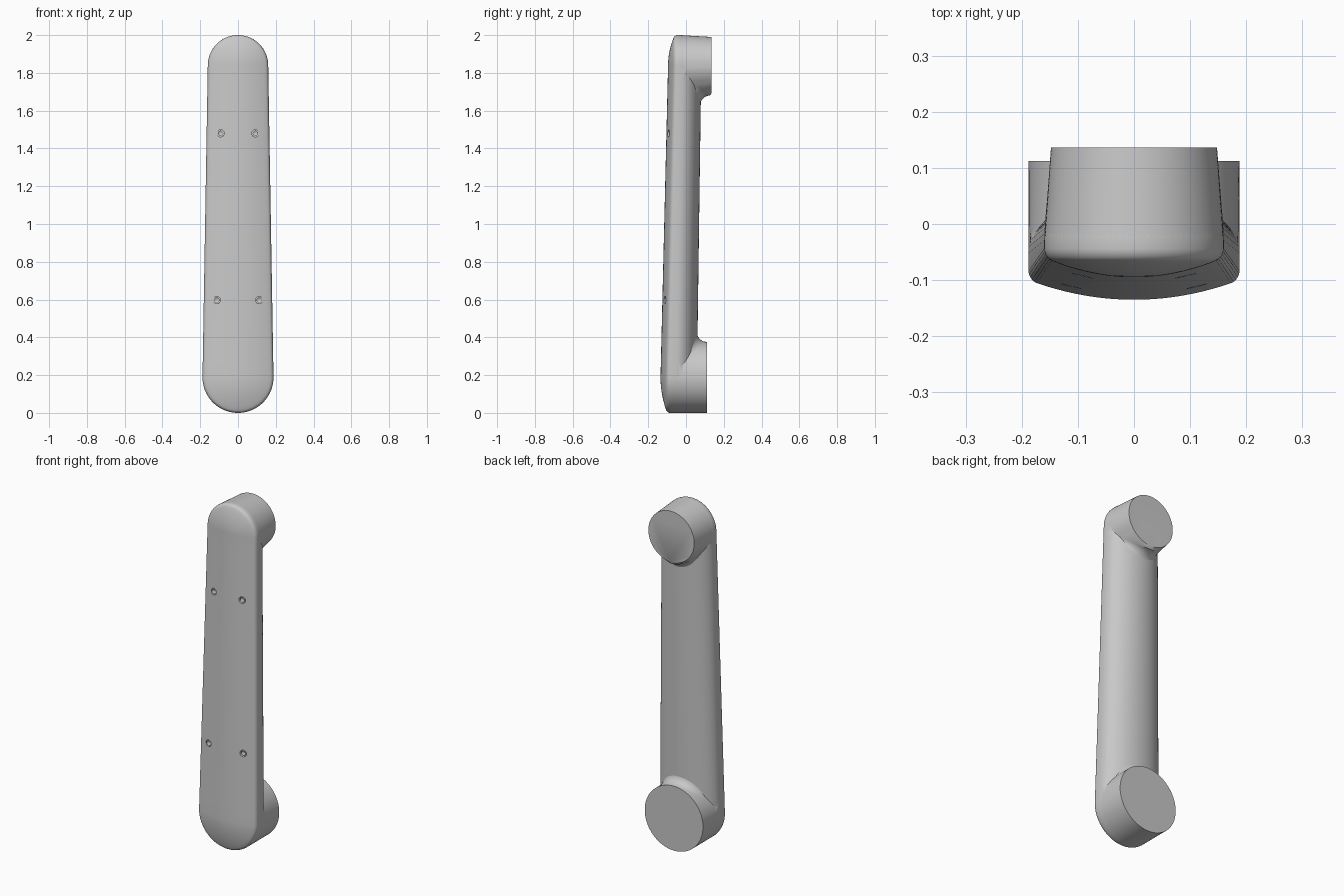
import bpy, bmesh, math
from mathutils import Matrix, Vector

cube = bpy.data.objects.get("Cube")
if cube:
    bpy.data.objects.remove(cube, do_unlink=True)

grey = bpy.data.materials.new("light grey")
grey.use_nodes = True
grey.diffuse_color = (0.58, 0.58, 0.58, 1)
grey.node_tree.nodes["Principled BSDF"].inputs["Base Color"].default_value = grey.diffuse_color

# The body is a tapered capsule around a spine from LOW to HIGH
LOW, HIGH = 0.188, 1.84
R_LOW, R_HIGH = 0.188, 0.16
CROWN, BELLY = 0.035, 0.11


def along(z, a, b):
    k = min(1, max(0, (z - LOW) / (HIGH - LOW)))
    return a + (b - a) * k


def half_width(z):
    return along(z, R_LOW, R_HIGH)


def front_y(z):
    return along(z, -0.135, -0.095)


def wall_y(z):
    return along(z, -0.052, -0.029)


def belly_y(x, z):
    """Rounded back surface of the column."""
    cz = min(HIGH, max(LOW, z))
    t = math.hypot(x, z - cz) / half_width(cz)
    return wall_y(cz) + BELLY * math.sqrt(max(0, 1 - t * t))


def finish(bm, name, smooth=True):
    bmesh.ops.remove_doubles(bm, verts=bm.verts, dist=0.00005)
    bmesh.ops.recalc_face_normals(bm, faces=bm.faces)
    mesh = bpy.data.meshes.new(name)
    bm.to_mesh(mesh)
    bm.free()
    mesh.materials.append(grey)
    ob = bpy.data.objects.new(name, mesh)
    bpy.context.collection.objects.link(ob)
    if smooth:
        shade(ob)
    return ob


def select(ob):
    bpy.ops.object.select_all(action="DESELECT")
    ob.select_set(True)
    bpy.context.view_layer.objects.active = ob


def shade(ob):
    select(ob)
    bpy.ops.object.shade_smooth_by_angle(angle=math.radians(35))


def loft(bm, rings):
    """Bridge equal closed rings of points; return the vertex rings."""
    rows = [[bm.verts.new(p) for p in ring] for ring in rings]
    for a, b in zip(rows, rows[1:]):
        for i in range(len(a)):
            j = (i + 1) % len(a)
            bm.faces.new((a[i], a[j], b[j], b[i]))
    return rows


# Body: outline stations as (spine height, direction)
ARC, SIDE = 40, 24
heights = [LOW + (HIGH - LOW) * i / SIDE for i in range(1, SIDE)]
arc = [math.pi * i / ARC for i in range(ARC + 1)]
stations = [(LOW, -math.cos(a), -math.sin(a)) for a in arc]
stations += [(z, 1, 0) for z in heights]
stations += [(HIGH, math.cos(a), math.sin(a)) for a in arc]
stations += [(z, -1, 0) for z in reversed(heights)]


def body_ring(t, depth):
    return [(t * half_width(z) * dx, depth(z), z + t * half_width(z) * dz)
            for z, dx, dz in stations]


rings = []
for i in range(11):
    t = 0.92 * i / 10
    rings.append(body_ring(t, lambda z: front_y(z) + CROWN * t * t))
for i in range(1, 6):
    a = math.pi / 2 * i / 5
    t = 0.92 + 0.08 * math.sin(a)
    rings.append(body_ring(t, lambda z: front_y(z) + CROWN * t * t + 0.016 * (1 - math.cos(a))))
for i in range(15):
    a = math.pi / 2 * i / 14
    rings.append(body_ring(math.cos(a), lambda z: wall_y(z) + BELLY * math.sin(a)))
bm = bmesh.new()
loft(bm, rings)
body = finish(bm, "handle_body", smooth=False)


# Mounting feet: round bosses that flare into the back of the column
def foot(name, cz, cz_end, r, r_end, y_end, toward):
    n, steps, flare = 96, 8, 0.052
    rings = [[] for _ in range(steps + 2)]
    for i in range(n):
        a = 2 * math.pi * i / n
        dx, dz = math.sin(a), math.cos(a) * toward
        f = flare * math.sqrt(max(0, math.cos(a)))

        def place(rad):
            z = cz + dz * rad
            limit = 0.99 * half_width(z) if f > 0.001 else r
            return max(-limit, min(limit, dx * rad)), z

        x, z = place(r + f)
        base = (belly_y(x, z) if f > 0.001 else wall_y(cz)) - 0.003
        rise = min(f, y_end - base - 0.004)
        for s in range(steps + 1):
            q = math.pi / 2 * s / steps
            x, z = place(r + f * (1 - math.sin(q)))
            rings[s].append((x, base + rise * (1 - math.cos(q)), z))
        rings[-1].append((dx * r_end, y_end, cz_end + dz * r_end))
    bm = bmesh.new()
    rows = loft(bm, rings)
    bm.faces.new(rows[-1])
    finish(bm, name)


foot("lower_foot", LOW, LOW, R_LOW, R_LOW, 0.112, 1)
foot("upper_foot", HIGH, 1.842, R_HIGH, 0.148, 0.136, -1)


# Screws: shallow round holes, each with a socket head inside
def disc(name, radius, depth, x, y, z, socket=False):
    bm = bmesh.new()
    bmesh.ops.create_cone(bm, cap_ends=True, segments=24, radius1=radius, radius2=radius,
                          depth=depth, matrix=Matrix.Translation((x, y, z))
                          @ Matrix.Rotation(math.pi / 2, 4, "X"))
    if socket:
        bm.normal_update()
        face = min(bm.faces, key=lambda f: f.normal.y)
        bmesh.ops.inset_individual(bm, faces=[face], thickness=radius * 0.6)
        bmesh.ops.translate(bm, verts=face.verts, vec=Vector((0, 0.005, 0)))
    return finish(bm, name, smooth=socket)


for label, sx, sz in (("upper", 0.092, 1.48), ("lower", 0.112, 0.597)):
    for side, sign in (("left", 1), ("right", -1)):
        x = sx * sign
        y = front_y(sz) + CROWN * (sx / half_width(sz)) ** 2
        cutter = disc("hole_cutter", 0.019, 0.04, x, y - 0.008, sz)
        cutter.hide_render = True
        cut = body.modifiers.new("screw_hole", "BOOLEAN")
        cut.operation, cut.solver, cut.object = "DIFFERENCE", "EXACT", cutter
        select(body)
        bpy.ops.object.modifier_apply(modifier=cut.name)
        bpy.data.objects.remove(cutter, do_unlink=True)
        disc(f"{label}_{side}_screw", 0.014, 0.012, x, y + 0.009, sz, socket=True)
shade(body)
